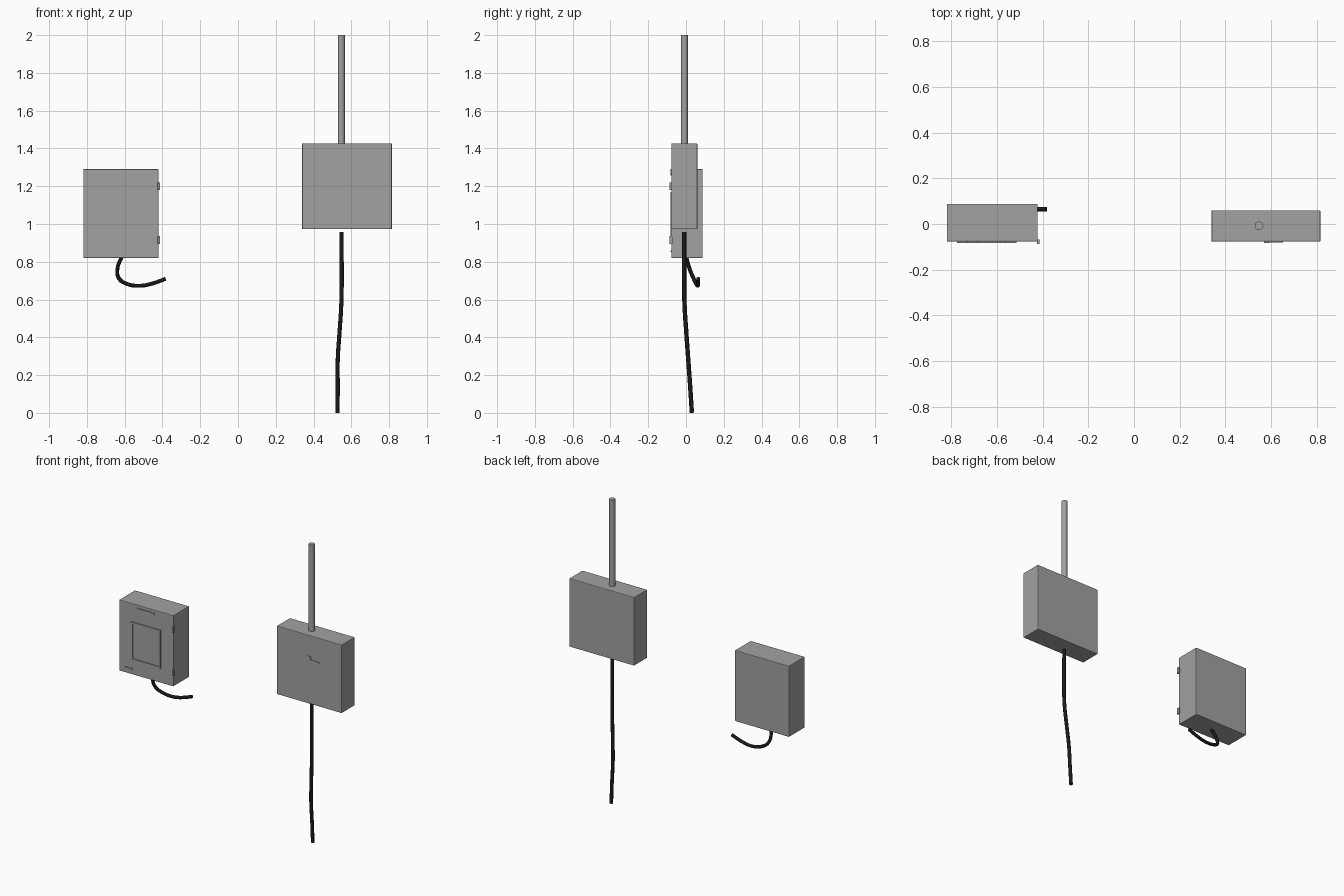
import bpy
import math

if "Cube" in bpy.data.objects:
    bpy.data.objects.remove(bpy.data.objects["Cube"])


def material(name, rgb):
    m = bpy.data.materials.new(name)
    m.diffuse_color = (*rgb, 1)
    m.use_nodes = True
    m.node_tree.nodes["Principled BSDF"].inputs["Base Color"].default_value = m.diffuse_color
    return m


GREY = material("grey paint", (0.36, 0.36, 0.36))
BLACK = material("black rubber", (0.01, 0.01, 0.01))


def box(name, x, y, z, bevel=0.0):
    """Box from (min, max) pairs on each axis."""
    bpy.ops.mesh.primitive_cube_add(size=1, location=[sum(p) / 2 for p in (x, y, z)])
    ob = bpy.context.object
    ob.name = name
    ob.scale = [p[1] - p[0] for p in (x, y, z)]
    bpy.ops.object.transform_apply(location=False, rotation=False, scale=True)
    ob.data.materials.append(GREY)
    if bevel:
        mod = ob.modifiers.new("bevel", 'BEVEL')
        mod.width = bevel
        mod.segments = 2
    return ob


def cable(name, points, radius):
    """Round smooth cable through the points, with closed ends."""
    cu = bpy.data.curves.new(name, 'CURVE')
    cu.dimensions = '3D'
    cu.bevel_depth = radius
    cu.bevel_resolution = 3
    cu.use_fill_caps = True
    cu.resolution_u = 8
    sp = cu.splines.new('BEZIER')
    sp.bezier_points.add(len(points) - 1)
    for bp, p in zip(sp.bezier_points, points):
        bp.co = p
        bp.handle_left_type = bp.handle_right_type = 'AUTO'
    cu.materials.append(BLACK)
    ob = bpy.data.objects.new(name, cu)
    bpy.context.collection.objects.link(ob)


# Left cabinet
box("left_cabinet", (-0.818, -0.421), (-0.077, 0.088), (0.82, 1.291), 0.004)

# Raised window frame on the cabinet door
F = (-0.083, -0.076)
for name, x in (("left", (-0.73, -0.718)), ("right", (-0.525, -0.513))):
    box("window_frame_" + name, x, F, (0.915, 1.17))
for name, z in (("bottom", (0.915, 0.927)), ("top", (1.158, 1.17))):
    box("window_frame_" + name, (-0.718, -0.525), F, z)

# Thin trim plates above and below the window
box("top_trim_plate", (-0.685, -0.56), F, (1.257, 1.271))
box("bottom_trim_plate", (-0.775, -0.72), F, (0.851, 0.859))

# Door hinges wrapped around the front right corner
for name, z in (("lower", 0.915), ("upper", 1.2)):
    box(name + "_hinge", (-0.425, -0.413), (-0.087, -0.068), (z - 0.021, z + 0.021), 0.002)

# Cable curling out from under the left cabinet
cable("left_cable", [(-0.613, 0.0, 0.83), (-0.638, 0.018, 0.765), (-0.63, 0.04, 0.712),
                     (-0.585, 0.055, 0.682), (-0.52, 0.062, 0.673), (-0.45, 0.064, 0.686),
                     (-0.383, 0.065, 0.71)], 0.0105)

# Right housing with a plain mounting plate on its face
box("right_housing", (0.339, 0.815), (-0.077, 0.06), (0.973, 1.427), 0.004)
box("small_plate", (0.568, 0.59), (-0.083, -0.076), (1.268, 1.29))
box("small_strip", (0.585, 0.652), (-0.08, -0.076), (1.262, 1.268))

# Mast on top
bpy.ops.mesh.primitive_cylinder_add(vertices=32, radius=0.0185, depth=0.59,
                                    location=(0.547, -0.008, 1.705))
mast = bpy.context.object
mast.name = "mast"
mast.data.materials.append(GREY)
bpy.ops.object.shade_smooth_by_angle(angle=math.radians(35))

# Long hanging cable
cable("right_cable", [(0.547, -0.01, 0.957), (0.549, -0.01, 0.77), (0.547, -0.008, 0.58),
                      (0.537, 0.002, 0.42), (0.528, 0.012, 0.28), (0.528, 0.022, 0.14),
                      (0.527, 0.031, 0.0005)], 0.0115)
